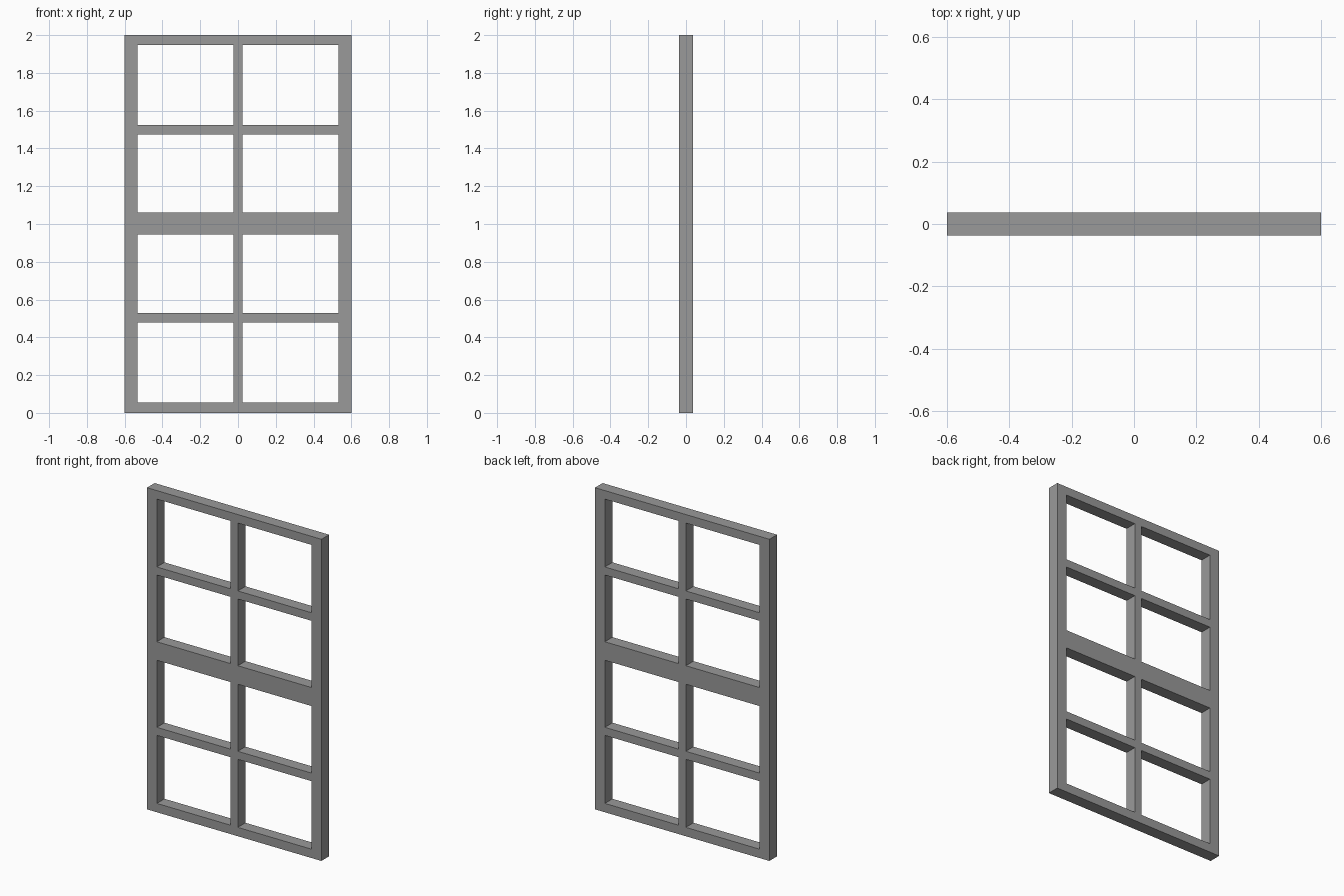
import bpy
import bmesh

cube = bpy.data.objects.get("Cube")
if cube:
    bpy.data.objects.remove(cube, do_unlink=True)

DEPTH = 0.075

# Edges of the bars: odd spans between them are solid, even spans are open
xs = [-0.6, -0.532, -0.025, 0.025, 0.532, 0.6]
zs = [0, 0.055, 0.478, 0.528, 0.945, 1.06, 1.475, 1.525, 1.947, 2]

grey = bpy.data.materials.new("frame grey")
grey.use_nodes = True
colour = (0.32, 0.32, 0.32, 1)
grey.diffuse_color = colour
grey.node_tree.nodes["Principled BSDF"].inputs["Base Color"].default_value = colour

# Front sheet of the lattice, leaving the panes open
bm = bmesh.new()
grid = [[bm.verts.new((x, -DEPTH / 2, z)) for z in zs] for x in xs]
for i in range(len(xs) - 1):
    for j in range(len(zs) - 1):
        if i % 2 and j % 2:
            continue
        bm.faces.new((grid[i][j], grid[i + 1][j], grid[i + 1][j + 1], grid[i][j + 1]))

# Thickness: one continuous solid with flush joints
sheet = bm.faces[:]
back = bmesh.ops.extrude_face_region(bm, geom=sheet, use_keep_orig=True)["geom"]
bmesh.ops.translate(bm, vec=(0, DEPTH, 0),
                    verts=[g for g in back if isinstance(g, bmesh.types.BMVert)])
bmesh.ops.recalc_face_normals(bm, faces=bm.faces[:])

mesh = bpy.data.meshes.new("window_frame")
bm.to_mesh(mesh)
bm.free()
mesh.materials.append(grey)
frame = bpy.data.objects.new("window_frame", mesh)
bpy.context.collection.objects.link(frame)
